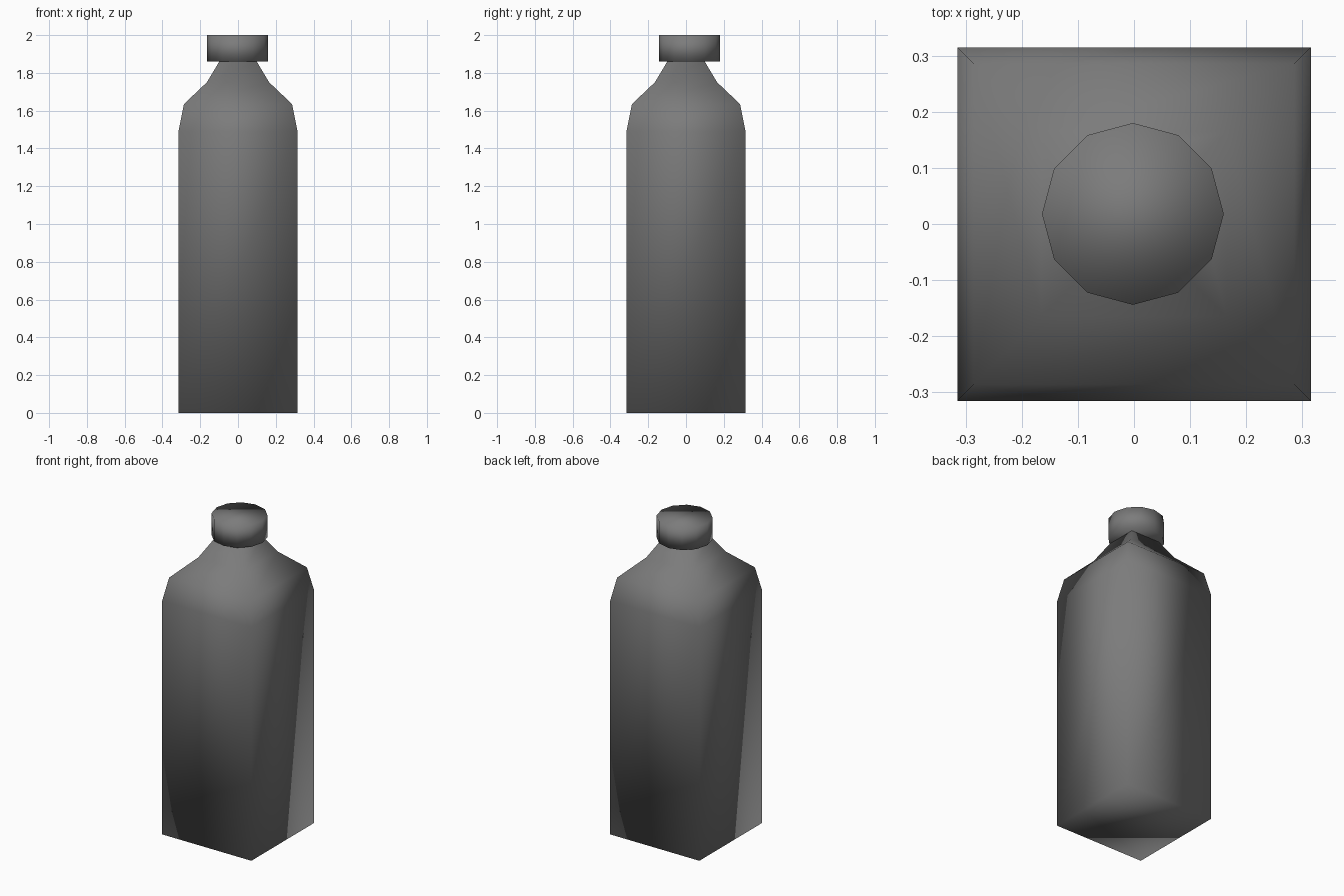
import bpy, bmesh
from math import pi, cos, sin

cube = bpy.data.objects.get("Cube")
if cube:
    bpy.data.objects.remove(cube, do_unlink=True)

grey = bpy.data.materials.new("grey")
grey.use_nodes = True
colour = (0.2, 0.2, 0.2, 1)
grey.diffuse_color = colour
grey.node_tree.nodes["Principled BSDF"].inputs["Base Color"].default_value = colour


def loft(name, sides, profile, turn=0.0, centre=(0, 0)):
    """Stack polygon rings given as (corner radius, height), cap both ends, smooth all."""
    bm = bmesh.new()
    rings = []
    for radius, z in profile:
        angles = [turn + 2 * pi * i / sides for i in range(sides)]
        rings.append([bm.verts.new((centre[0] + radius * cos(a),
                                    centre[1] + radius * sin(a), z)) for a in angles])
    for low, high in zip(rings, rings[1:]):
        for i in range(sides):
            j = (i + 1) % sides
            bm.faces.new((low[i], low[j], high[j], high[i]))
    bm.faces.new(rings[0][::-1])
    bm.faces.new(rings[-1])
    for face in bm.faces:
        face.smooth = True
    mesh = bpy.data.meshes.new(name)
    bm.to_mesh(mesh)
    bm.free()
    mesh.materials.append(grey)
    obj = bpy.data.objects.new(name, mesh)
    bpy.context.collection.objects.link(obj)
    return obj


# Square bottle body with sloping shoulders and a narrow neck
half_widths = [(0.315, 0), (0.315, 1.49), (0.286, 1.635), (0.165, 1.75), (0.098, 1.862)]
loft("bottle_body", 4, [(w * 2 ** 0.5, z) for w, z in half_widths], turn=pi / 4)

# Twelve-sided cap, set slightly off centre
loft("bottle_cap", 12, [(0.162, 1.86), (0.162, 2.0)], centre=(-0.002, 0.018))
